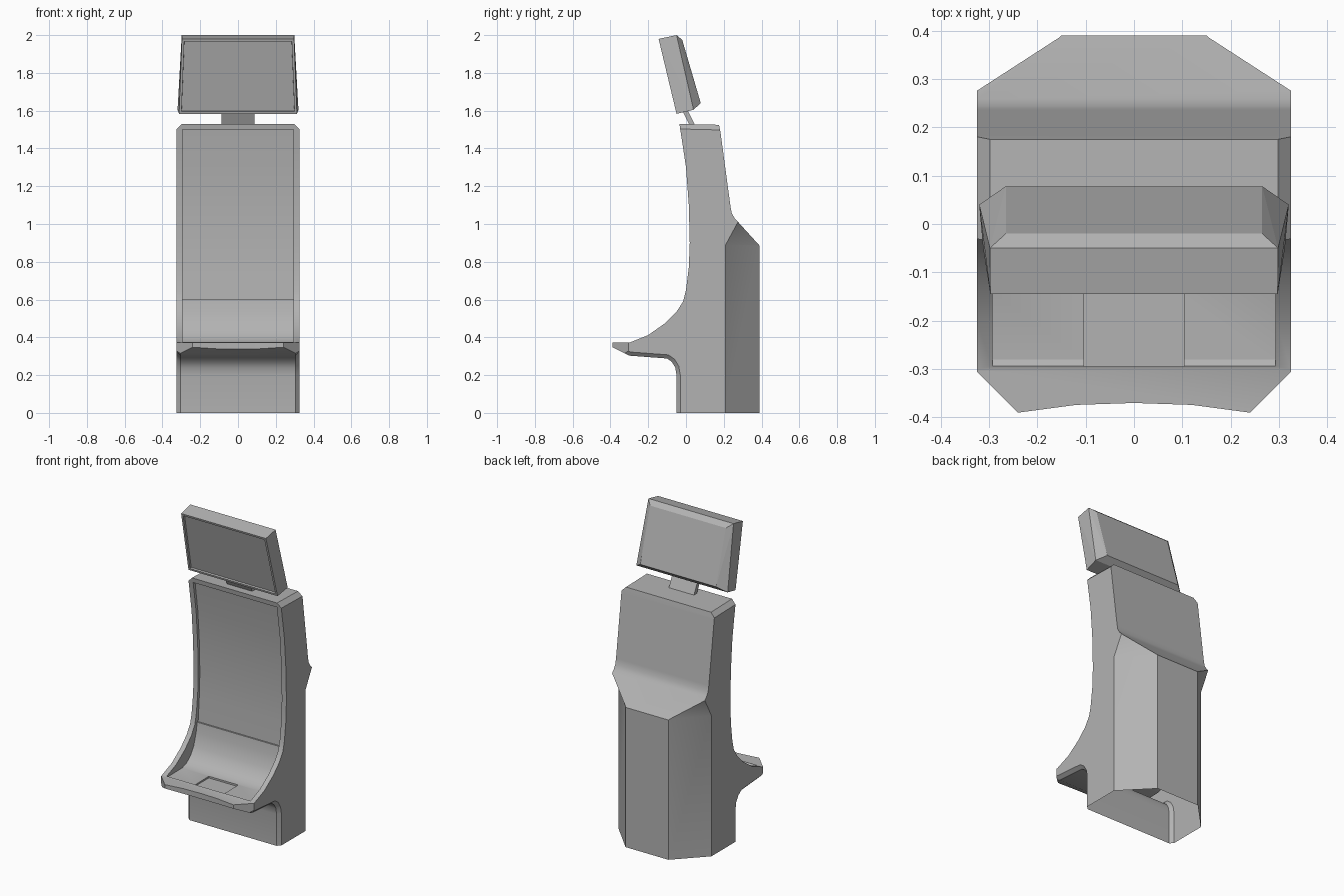
import bpy, bmesh, math
from mathutils import Vector

cube = bpy.data.objects.get("Cube")
if cube:
    bpy.data.objects.remove(cube, do_unlink=True)

grey = bpy.data.materials.new("cabinet grey")
grey.use_nodes = True
grey.diffuse_color = (0.45, 0.45, 0.45, 1)
grey.node_tree.nodes["Principled BSDF"].inputs["Base Color"].default_value = (0.45, 0.45, 0.45, 1)


def finish(name, bm):
    bmesh.ops.recalc_face_normals(bm, faces=bm.faces)
    mesh = bpy.data.meshes.new(name)
    bm.to_mesh(mesh)
    bm.free()
    mesh.materials.append(grey)
    obj = bpy.data.objects.new(name, mesh)
    bpy.context.collection.objects.link(obj)
    return obj


def prism(points, offset):
    """Extrude a closed outline of 3D points by an offset."""
    bm = bmesh.new()
    face = bm.faces.new([bm.verts.new(p) for p in points])
    ext = bmesh.ops.extrude_face_region(bm, geom=[face])["geom"]
    bmesh.ops.translate(bm, vec=offset, verts=[v for v in ext if isinstance(v, bmesh.types.BMVert)])
    bmesh.ops.recalc_face_normals(bm, faces=bm.faces)
    return bm


def side_prism(profile, half):
    return prism([(-half, y, z) for y, z in profile], (2 * half, 0, 0))


def hull(points):
    bm = bmesh.new()
    verts = [bm.verts.new(p) for p in points]
    bmesh.ops.convex_hull(bm, input=verts)
    bmesh.ops.dissolve_limit(bm, angle_limit=0.03, verts=bm.verts, edges=bm.edges)
    return bm


def activate(obj):
    bpy.ops.object.select_all(action="DESELECT")
    obj.select_set(True)
    bpy.context.view_layer.objects.active = obj


def carve(obj, cutter, operation="DIFFERENCE"):
    mod = obj.modifiers.new("carve", "BOOLEAN")
    mod.operation, mod.solver, mod.object = operation, "EXACT", cutter
    activate(obj)
    bpy.ops.object.modifier_apply(modifier=mod.name)
    bpy.data.objects.remove(cutter, do_unlink=True)


# Cabinet: side profile swept across the width
underside = [(-0.05, 0), (-0.05, 0.2), (-0.057, 0.24), (-0.075, 0.27), (-0.1, 0.288),
             (-0.3, 0.303), (-0.395, 0.35)]
front = [(-0.395, 0.372), (-0.3, 0.372), (-0.2, 0.412), (-0.11, 0.475), (-0.05, 0.535),
         (-0.015, 0.59), (0, 0.65), (0.015, 0.77), (0.02, 0.9), (0.015, 1.1), (0, 1.3),
         (-0.015, 1.4), (-0.035, 1.53)]
back = [(0.175, 1.525), (0.182, 1.49), (0.236, 1.09), (0.243, 1.055), (0.258, 1.03),
        (0.39, 0.885), (0.39, 0)]
HALF = 0.325
bm = side_prism(underside + front + back, HALF)


def on_chain(edge, chain):
    return all(any((Vector(p) - v.co.yz).length < 1e-4 for p in chain) for v in edge.verts)


# Chamfer the underside and the top along both sides
for chain, size in ((underside, 0.05), (front[-1:] + back[:1], 0.027)):
    edges = [e for e in bm.edges if on_chain(e, chain)
             and abs(e.verts[0].co.x - e.verts[1].co.x) < 1e-4]
    bmesh.ops.bevel(bm, geom=edges, offset=size, segments=1, affect="EDGES", clamp_overlap=True)
cabinet = finish("cabinet", bm)

# Plan outline: cut shelf corners and a gently hollow front edge
half_plan = [(0.12, -0.374), (0.24, -0.39), (0.34, -0.29), (0.34, 0.5)]
plan = [(0, -0.37)] + half_plan + [(-x, y) for x, y in reversed(half_plan)]
carve(cabinet, finish("plan_cutter", prism([(x, y, -0.1) for x, y in plan], (0, 0, 2))), "INTERSECT")

# Back corners: vertical chamfers ending in a slanted facet
for side in (1, -1):
    a, b, c = Vector((0.412, 0.12, 0)), Vector((0.063, 0.48, 0)), Vector((0.7, 0.9, 0))
    low, mid = Vector((0, 0, -0.1)), Vector((0, 0, 0.89))
    high = mid + Vector((0, 0.195, 0.36))
    pts = [p + lift for p in (a, b, c) for lift in (low, mid, high)]
    carve(cabinet, finish("corner_cutter", hull([(p.x * side, p.y, p.z) for p in pts])))

# Sunken curved screen running down into the sunken shelf
recess = [(-0.3, 0.378), (-0.28, 0.366), (-0.14, 0.368), (-0.1, 0.38), (-0.06, 0.41),
          (-0.025, 0.46), (0, 0.54), (0.01, 0.6), (0.02, 0.6), (0.031, 0.75), (0.037, 0.9),
          (0.032, 1.1), (0.017, 1.3), (-0.012, 1.5), (-0.3, 1.5)]
carve(cabinet, finish("screen_cutter", side_prism(recess, 0.293)))

# Button pad recess in the shelf
pad = [(-0.295, 0.357), (-0.145, 0.357), (-0.145, 0.45), (-0.295, 0.45)]
carve(cabinet, finish("pad_cutter", side_prism(pad, 0.103)))

# The cabinet is a shell, open underneath
bm = bmesh.new()
bm.from_mesh(cabinet.data)
floor = [f for f in bm.faces if all(v.co.z < 1e-3 for v in f.verts)]
bmesh.ops.delete(bm, geom=floor, context="FACES")
bm.to_mesh(cabinet.data)
bm.free()
activate(cabinet)
bpy.ops.object.shade_smooth_by_angle(angle=math.radians(25))

# Tilted display with bevelled back and sunken screen
rings = [(0.297, -0.145, 1.98), (0.312, -0.05, 1.583), (0.298, -0.05, 2.0), (0.32, 0.04, 1.605),
         (0.265, -0.02, 1.975), (0.265, 0.078, 1.64)]
bm = hull([(s * x, y, z) for x, y, z in rings for s in (1, -1)])
bmesh.ops.recalc_face_normals(bm, faces=bm.faces)
face = min(bm.faces, key=lambda f: f.normal.y)
bmesh.ops.inset_region(bm, faces=[face], thickness=0.018)
bmesh.ops.inset_region(bm, faces=[face], thickness=0.001, depth=-0.012)
finish("display", bm)

# Neck joining display and cabinet
neck = [(-0.02, 1.6), (0.01, 1.6), (0.05, 1.52), (0.02, 1.52)]
finish("neck", side_prism(neck, 0.088))
